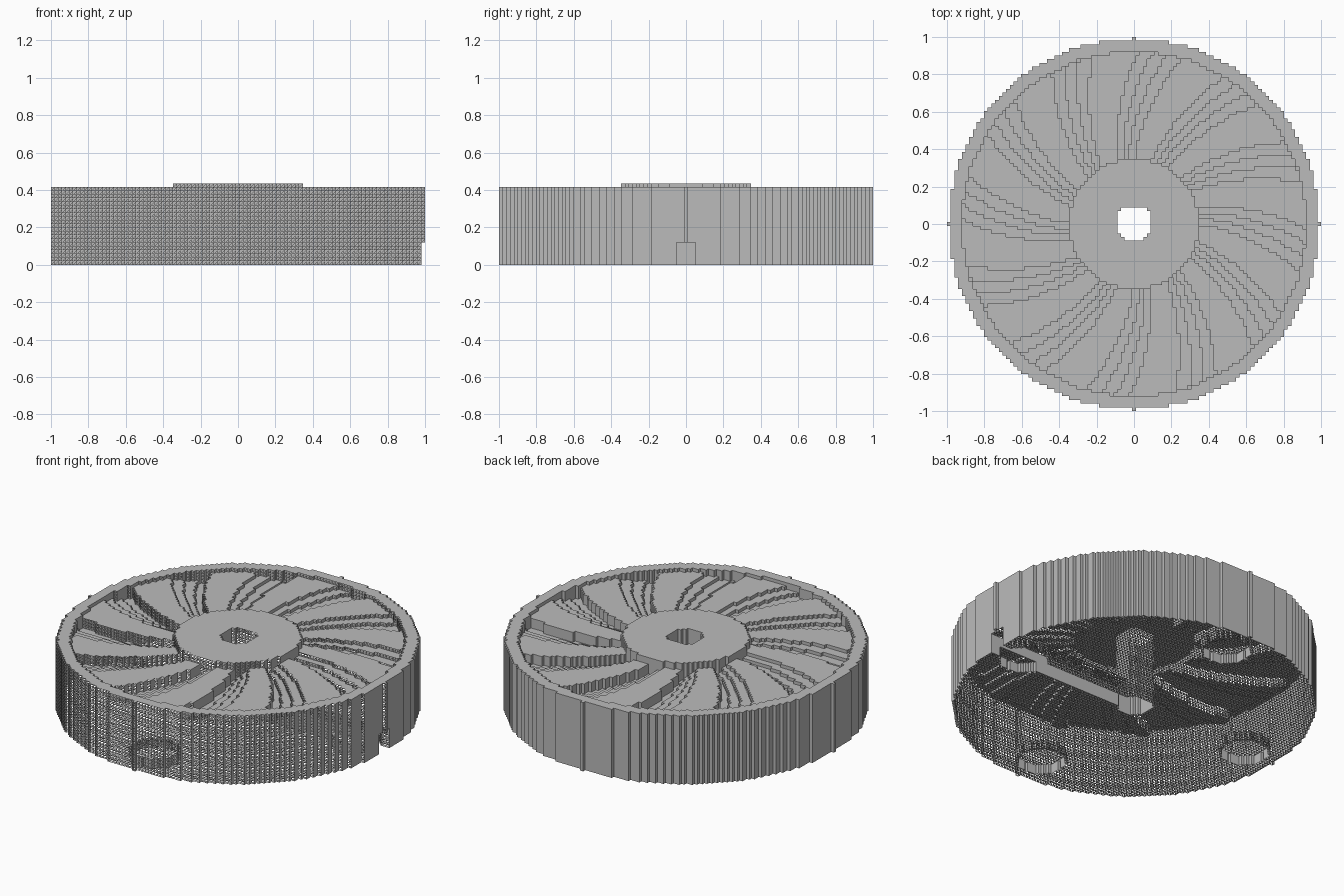
import bpy, bmesh, math

cube = bpy.data.objects.get("Cube")
if cube:
    bpy.data.objects.remove(cube)

N = 50                      # cells from centre to edge
S = 2 / (2 * N + 1)         # cell size
BLADES = 12
SECTOR = 2 * math.pi / BLADES

grey = bpy.data.materials.new("plain grey")
grey.use_nodes = True
tone = (0.5, 0.5, 0.5, 1)
grey.diffuse_color = tone
grey.node_tree.nodes["Principled BSDF"].inputs["Base Color"].default_value = tone


def blade_top(x, y):
    """Stepped height of the swirled blades."""
    r = math.hypot(x, y)
    swirl = math.radians(16) * (r - 17.5) / 29
    f = ((math.atan2(y, x) + swirl) / SECTOR) % 1
    return 17 + min(3, int(f / 0.16))


def column(x, y):
    """Part name, bottom and top layer of one column of cells."""
    r2 = x * x + y * y
    if r2 > N * N:
        return None
    # shaft bore, slightly squarer on its back half
    if max(abs(x), abs(y)) <= 4 and r2 <= (25 if y > 0 else 20):
        return None
    low = 0
    # round pockets and the cable channel underneath
    if any(math.hypot(x - a, y - b) <= 7 for a, b in ((40, 0), (-40, 0), (0, 40), (0, -40))):
        low = 3
    if x > 0 and abs(y) <= 2:
        low = 6
    if r2 <= 17.5 ** 2:
        return "hub", low, 22
    if r2 <= 46.5 ** 2:
        return "blade_disc", low, blade_top(x, y)
    return "outer_rim", low, 21


span = range(-N, N + 1)
columns = {(x, y): c for x in span for y in span if (c := column(x, y))}


def exposed(lo, hi, other):
    """Layers of a column side not covered by its neighbour."""
    if not other:
        return [(lo, hi)]
    _, a, b = other
    return [(p, q) for p, q in ((lo, min(a, hi)), (max(b, lo), hi)) if p < q]


def build(part):
    bm = bmesh.new()
    verts = {}

    def face(*pts):
        vs = [verts.get(p) or verts.setdefault(p, bm.verts.new(
            ((p[0] - 0.5) * S, (p[1] - 0.5) * S, p[2] * S))) for p in pts]
        bm.faces.new(vs)

    for (x, y), (name, lo, hi) in columns.items():
        if name != part:
            continue
        X, Y = x + 1, y + 1
        face((x, y, hi), (X, y, hi), (X, Y, hi), (x, Y, hi))
        # underside and front are an open lattice of triangles
        face((x, y, lo), (x, Y, lo), (X, Y, lo))
        for p, q in exposed(lo, hi, columns.get((x, y - 1))):
            for z in range(p, q):
                face((x, y, z), (X, y, z), (X, y, z + 1))
        for p, q in exposed(lo, hi, columns.get((x, Y))):
            face((X, Y, p), (x, Y, p), (x, Y, q), (X, Y, q))
        for p, q in exposed(lo, hi, columns.get((X, y))):
            face((X, y, p), (X, Y, p), (X, Y, q), (X, y, q))
        for p, q in exposed(lo, hi, columns.get((x - 1, y))):
            face((x, Y, p), (x, y, p), (x, y, q), (x, Y, q))

    mesh = bpy.data.meshes.new(part)
    bm.to_mesh(mesh)
    bm.free()
    mesh.materials.append(grey)
    bpy.context.collection.objects.link(bpy.data.objects.new(part, mesh))


for part in ("hub", "blade_disc", "outer_rim"):
    build(part)
